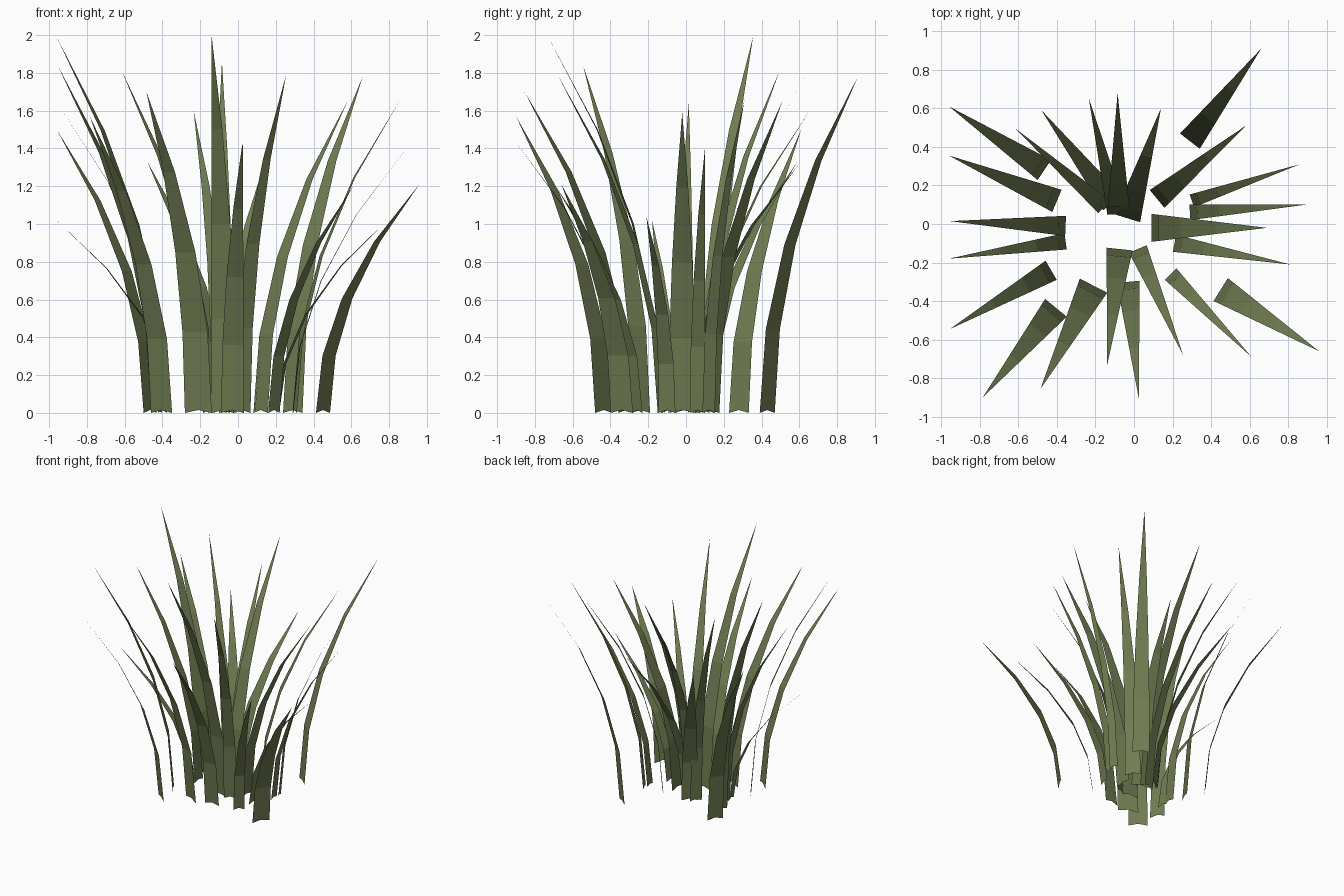
import bpy
import bmesh
from mathutils import Vector

green = bpy.data.materials.new("olive green")
green.diffuse_color = (0.162, 0.202, 0.084, 1)

SEGMENTS = 4

# base x, base y, tip x, tip y, tip z, base width
BLADES = [
    (0.29, 0.43, 0.66, 0.91, 1.78, 0.13),
    (0.12, 0.13, 0.58, 0.51, 1.65, 0.12),
    (0.30, 0.12, 0.86, 0.31, 1.66, 0.07),
    (0.29, 0.06, 0.89, 0.10, 1.40, 0.08),
    (0.09, -0.02, 0.69, -0.02, 1.59, 0.145),
    (0.21, -0.10, 0.81, -0.21, 1.04, 0.09),
    (0.45, -0.34, 0.96, -0.66, 1.21, 0.14),
    (0.19, -0.26, 0.61, -0.69, 1.20, 0.085),
    (0.02, -0.13, 0.255, -0.68, 1.79, 0.10),
    (-0.03, -0.30, 0.025, -0.905, 1.44, 0.12),
    (-0.075, -0.13, -0.14, -0.735, 2.00, 0.135),
    (-0.21, -0.32, -0.485, -0.855, 1.70, 0.16),
    (-0.405, -0.435, -0.785, -0.90, 1.57, 0.145),
    (-0.43, -0.24, -0.955, -0.545, 1.84, 0.115),
    (-0.355, -0.09, -0.96, -0.18, 1.02, 0.085),
    (-0.355, -0.01, -0.955, 0.015, 1.64, 0.105),
    (-0.40, 0.12, -0.96, 0.355, 1.99, 0.125),
    (-0.465, 0.28, -0.96, 0.61, 1.50, 0.125),
    (-0.155, 0.09, -0.615, 0.495, 1.81, 0.09),
    (-0.11, 0.11, -0.48, 0.59, 1.33, 0.125),
    (-0.09, 0.065, -0.235, 0.655, 1.60, 0.10),
    (-0.08, 0.05, -0.085, 0.68, 1.86, 0.12),
    (-0.035, 0.03, 0.14, 0.60, 1.32, 0.14),
]


def make_blade(name, bx, by, tx, ty, height, width):
    """Flat strip that arches outward and tapers to a point."""
    base = Vector((bx, by, 0))
    lean = Vector((tx - bx, ty - by, 0))
    side = Vector((-lean.y, lean.x, 0)).normalized() * width / 2
    bm = bmesh.new()
    rows = []
    for i in range(SEGMENTS):
        t = i / SEGMENTS
        centre = base + lean * t * t + Vector((0, 0, height * t))
        half = side * (1 - t * t)
        rows.append((bm.verts.new(centre + half), bm.verts.new(centre - half)))
    tip = bm.verts.new((tx, ty, height))
    # small notch in the bottom edge
    notch = bm.verts.new(base + Vector((0, 0, 0.015)))
    bm.faces.new((rows[0][0], notch, rows[0][1], rows[1][1], rows[1][0]))
    for a, b in zip(rows[1:], rows[2:]):
        bm.faces.new((a[0], a[1], b[1], b[0]))
    bm.faces.new((rows[-1][0], rows[-1][1], tip))
    # upper side of the blade faces the middle of the tuft
    bm.normal_update()
    for f in bm.faces:
        if f.normal.dot(lean) > 0:
            f.normal_flip()
    mesh = bpy.data.meshes.new(name)
    bm.to_mesh(mesh)
    bm.free()
    mesh.materials.append(green)
    bpy.context.collection.objects.link(bpy.data.objects.new(name, mesh))


# Ring of grass blades
for n, blade in enumerate(BLADES, 1):
    make_blade(f"grass_blade_{n:02d}", *blade)
